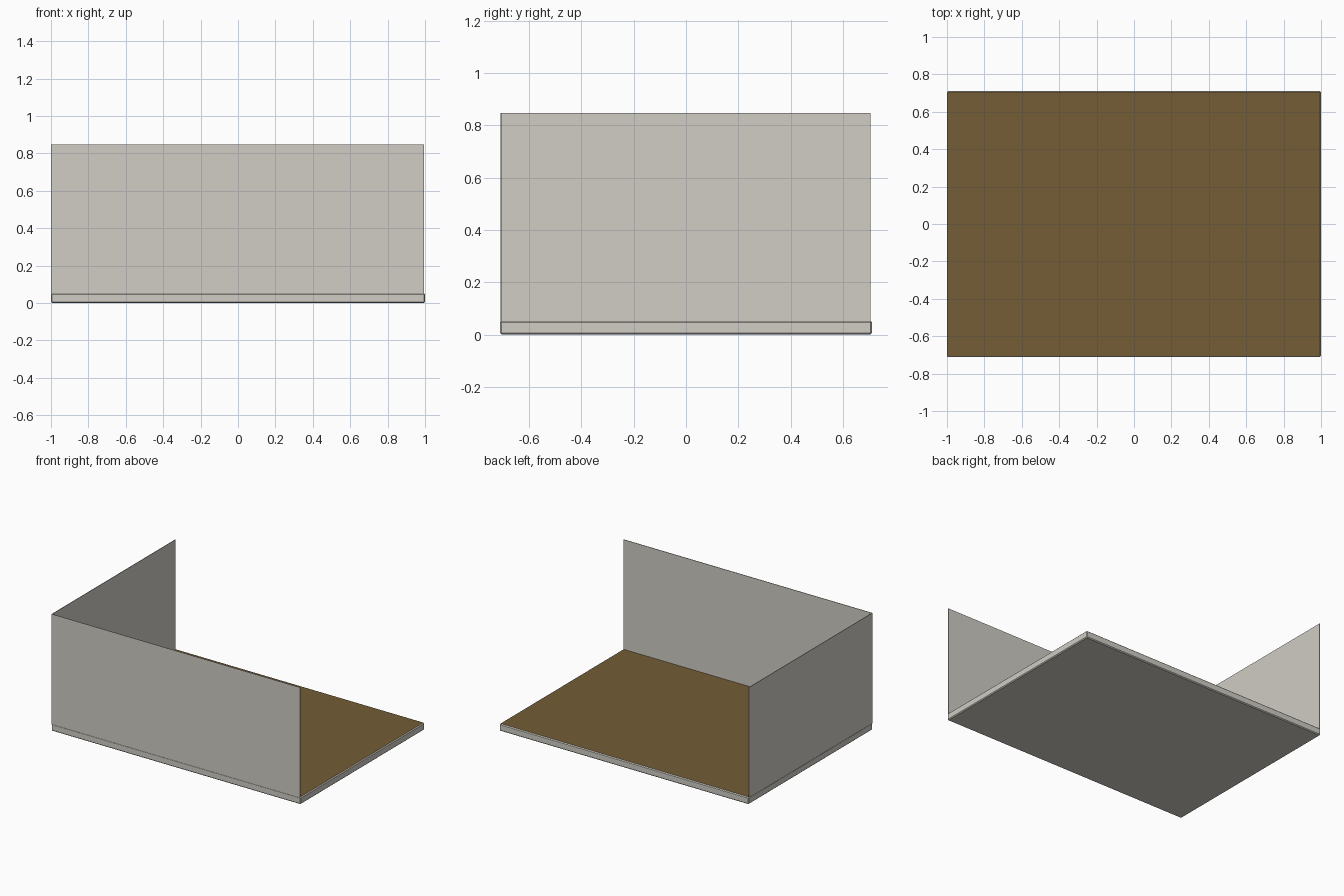
import bpy, bmesh

if "Cube" in bpy.data.objects:
    bpy.data.objects.remove(bpy.data.objects["Cube"])

HX, HY = 1.0, 0.711          # half size of the base
SLAB_TOP, WALL_TOP = 0.052, 0.847
BEVEL, THICK = 0.006, 0.004


def material(name, rgb):
    mat = bpy.data.materials.new(name)
    mat.diffuse_color = (*rgb, 1.0)
    mat.use_nodes = True
    mat.node_tree.nodes["Principled BSDF"].inputs["Base Color"].default_value = mat.diffuse_color
    return mat


plaster = material("warm_grey_plaster", (0.63, 0.61, 0.56))
brown = material("brown_floor", (0.174, 0.109, 0.037))


def box(name, low, high, mats, bevel=0.0):
    """Box between two corners, optionally with a small chamfer."""
    bm = bmesh.new()
    bmesh.ops.create_cube(bm, size=1)
    for v in bm.verts:
        v.co = [high[i] if v.co[i] > 0 else low[i] for i in range(3)]
    if bevel:
        bmesh.ops.bevel(bm, geom=bm.edges[:], offset=bevel, segments=1,
                        affect='EDGES')
    bm.normal_update()
    mesh = bpy.data.meshes.new(name)
    for m in mats:
        mesh.materials.append(m)
    # upward faces take the second material, if there is one
    for f in bm.faces:
        f.material_index = int(len(mats) > 1 and f.normal.z > 0.9)
    bm.to_mesh(mesh)
    bm.free()
    obj = bpy.data.objects.new(name, mesh)
    bpy.context.collection.objects.link(obj)
    return obj


# base slab with a brown floor on top
box("floor_slab", (-HX, -HY, 0), (HX, HY, SLAB_TOP), [plaster, brown], BEVEL)

# thin walls along the front and left sides
box("front_wall", (-HX + 0.001, -HY + 0.001, SLAB_TOP - BEVEL),
    (HX - BEVEL, -HY + 0.001 + THICK, WALL_TOP), [plaster])
box("left_wall", (-HX + 0.001, -HY + 0.001 + THICK, SLAB_TOP - BEVEL),
    (-HX + 0.001 + THICK, HY - BEVEL, WALL_TOP), [plaster])
